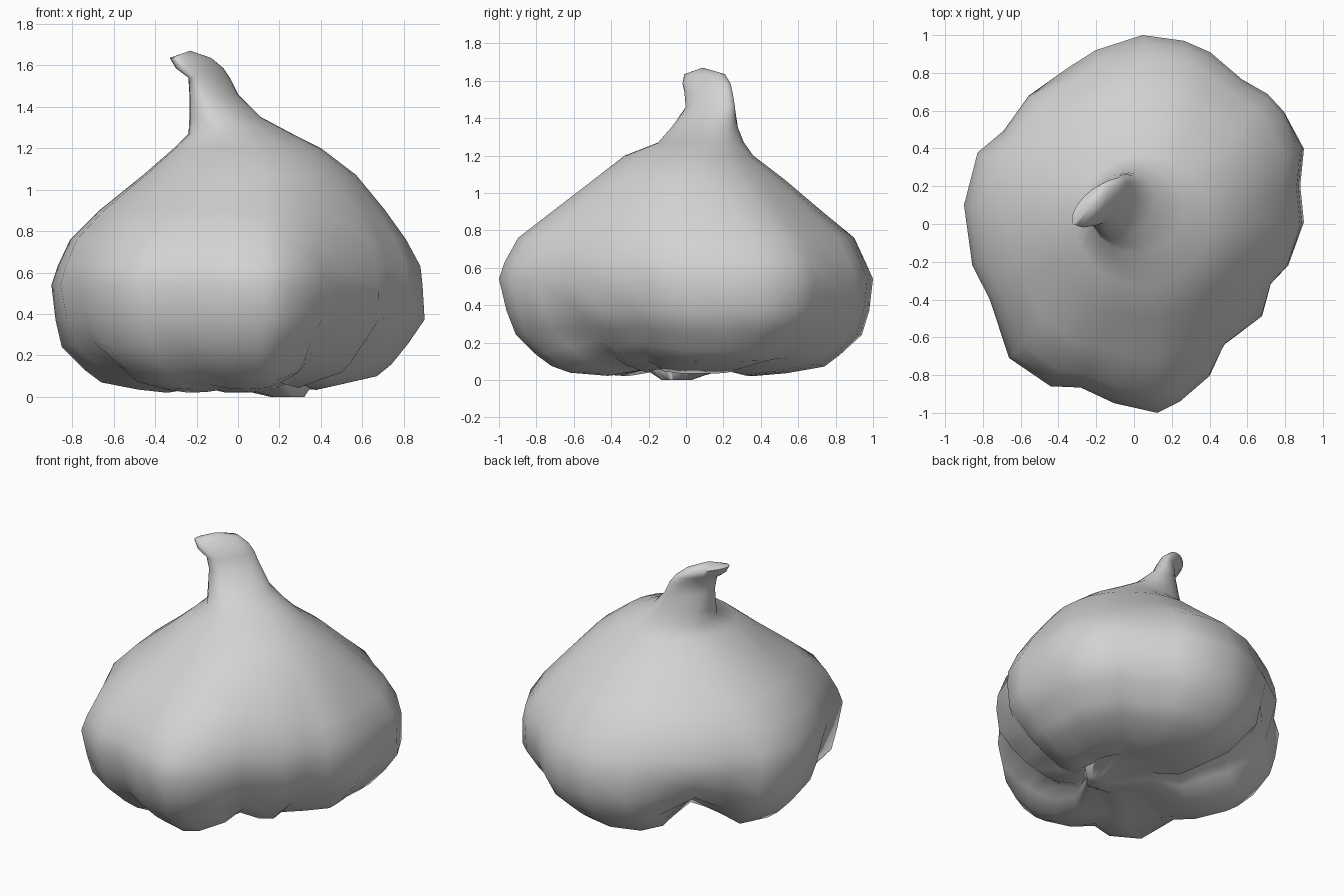
import bpy
import bmesh
import math

if "Cube" in bpy.data.objects:
    bpy.data.objects.remove(bpy.data.objects["Cube"], do_unlink=True)

# One plain skin colour for the whole bulb
skin = bpy.data.materials.new("garlic_grey")
skin.use_nodes = True
skin_colour = (0.65, 0.65, 0.65, 1)
skin.diffuse_color = skin_colour
skin.node_tree.nodes["Principled BSDF"].inputs["Base Color"].default_value = skin_colour

# Lumpy plan outline of the cloves at the widest height
PLAN = [(.05, 1), (.27, .97), (.41, .91), (.58, .77), (.72, .69), (.8, .6),
        (.9, .4), (.88, .2), (.9, 0), (.83, -.22), (.74, -.32), (.69, -.49),
        (.49, -.65), (.41, -.81), (.25, -.94), (.13, -1), (-.1, -.95),
        (-.28, -.87), (-.44, -.86), (-.66, -.71), (-.77, -.4), (-.86, -.22),
        (-.9, .1), (-.83, .38), (-.7, .5), (-.57, .7), (-.35, .83), (-.2, .92)]

# Cross-sections from the root to the hooked stem: height, left/right, front/back
SECTIONS = [(0, .16, .32, -.13, .03), (.06, -.1, .36, -.22, .2),
            (.02, -.34, .38, -.42, .36), (.035, -.48, .5, -.62, .54),
            (.07, -.66, .67, -.72, .74), (.13, -.74, .74, -.8, .82),
            (.24, -.85, .82, -.91, .94), (.37, -.88, .9, -.96, .98),
            (.54, -.9, .89, -1, 1), (.63, -.87, .88, -.97, .96),
            (.76, -.81, .81, -.9, .9), (.9, -.67, .71, -.72, .73),
            (1.07, -.46, .57, -.5, .53), (1.2, -.31, .4, -.33, .36),
            (1.27, -.24, .26, -.15, .31), (1.35, -.235, .11, -.09, .29),
            (1.46, -.235, 0, -.01, .27), (1.54, -.24, -.04, -.01, .25),
            (1.585, -.3, -.07, -.02, .24), (1.635, -.33, -.13, -.01, .21)]

# Valleys between cloves: direction and width in degrees, and strength
CLEFTS = [(135, 15, 2.4), (45, 10, .4), (-22, 10, .8), (-48, 14, 1.2),
          (-108, 10, .4), (-158, 12, .7)]


def clamp(value):
    return max(0.0, min(1.0, value))


def valley(angle):
    """Depth of the strongest cleft in a direction."""
    depths = []
    for cleft, width, strength in CLEFTS:
        gap = (math.degrees(angle) - cleft + 180) % 360 - 180
        depths.append(strength * math.exp(-(gap / width) ** 2))
    return max(depths)


def make_section(bm, z, left, right, front, back):
    cx, cy = (left + right) / 2, (front + back) / 2
    hx, hy = (right - left) / 2, (back - front) / 2
    lumpy = clamp((1.15 - z) / 0.5)
    outer = clamp((hx - 0.2) * 3)
    low = clamp((0.6 - z) / 0.45) * outer
    under = clamp((0.4 - z) / 0.3) * outer
    hook = clamp((z - 1.3) / 0.2)
    ring = []
    for px, py in PLAN:
        angle = math.atan2(py, px / 0.9)
        u = lumpy * px / 0.9 + (1 - lumpy) * math.cos(angle)
        v = lumpy * py + (1 - lumpy) * math.sin(angle)
        groove = valley(angle)
        u *= 1 - 0.09 * groove * low
        v *= 1 - 0.09 * groove * low
        # The stem end is drawn out diagonally
        v += hook * (0.7 * u - 0.3 * v)
        # Clefts and the left side of the base rise off the ground
        lift = under * (0.07 * groove + 0.03 * max(u, 0))
        ring.append(bm.verts.new((cx + hx * u, cy + hy * v, z + lift)))
    return ring


def cap(bm, ring, point):
    centre = bm.verts.new(point)
    for a, b in zip(ring, ring[1:] + ring[:1]):
        bm.faces.new((a, b, centre))


# Bulb and stem are one continuous skin
bm = bmesh.new()
rings = [make_section(bm, *section) for section in SECTIONS]
for lower, upper in zip(rings, rings[1:]):
    for i in range(len(PLAN)):
        j = (i + 1) % len(PLAN)
        bm.faces.new((lower[i], lower[j], upper[j], upper[i]))
cap(bm, rings[0], (0.24, -0.05, 0))
cap(bm, rings[-1], (-0.23, 0.09, 1.67))
bmesh.ops.recalc_face_normals(bm, faces=bm.faces)

mesh = bpy.data.meshes.new("garlic_bulb")
bm.to_mesh(mesh)
bm.free()
mesh.materials.append(skin)
bulb = bpy.data.objects.new("garlic_bulb", mesh)
bpy.context.collection.objects.link(bulb)

# Soft shading, keeping only hard folds
bpy.ops.object.select_all(action="DESELECT")
bulb.select_set(True)
bpy.context.view_layer.objects.active = bulb
bpy.ops.object.shade_smooth_by_angle(angle=math.radians(75))
